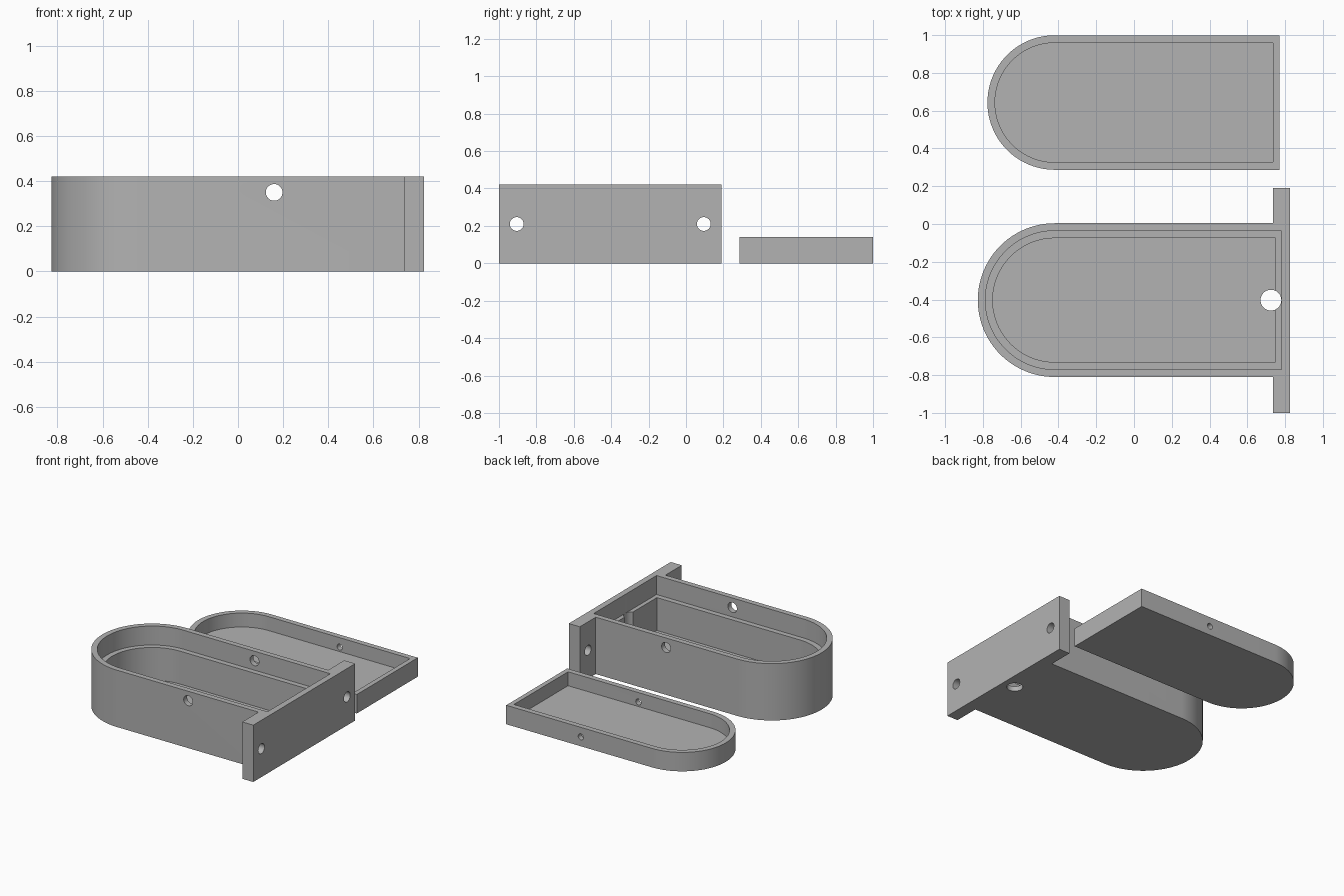
import bpy, bmesh, math
from mathutils import Matrix

if "Cube" in bpy.data.objects:
    bpy.data.objects.remove(bpy.data.objects["Cube"])

grey = bpy.data.materials.new("plain_grey")
grey.diffuse_color = (0.45, 0.45, 0.45, 1)
grey.use_nodes = True
grey.node_tree.nodes["Principled BSDF"].inputs["Base Color"].default_value = grey.diffuse_color


def make(name, bm):
    bmesh.ops.recalc_face_normals(bm, faces=bm.faces)
    me = bpy.data.meshes.new(name)
    bm.to_mesh(me)
    bm.free()
    me.materials.append(grey)
    ob = bpy.data.objects.new(name, me)
    bpy.context.collection.objects.link(ob)
    return ob


def d_prism(name, cx, cy, r, x1, z0, z1, n=48):
    """Upright prism with a round left end and a square right end."""
    bm = bmesh.new()
    pts = [(x1, cy - r), (x1, cy + r)]
    for i in range(n + 1):
        a = math.pi / 2 + math.pi * i / n
        pts.append((cx + r * math.cos(a), cy + r * math.sin(a)))
    face = bm.faces.new([bm.verts.new((x, y, z0)) for x, y in pts])
    ext = bmesh.ops.extrude_face_region(bm, geom=[face])
    verts = [v for v in ext["geom"] if isinstance(v, bmesh.types.BMVert)]
    bmesh.ops.translate(bm, verts=verts, vec=(0, 0, z1 - z0))
    return make(name, bm)


def box(name, x0, x1, y0, y1, z0, z1):
    bm = bmesh.new()
    m = Matrix.Translation(((x0 + x1) / 2, (y0 + y1) / 2, (z0 + z1) / 2))
    bmesh.ops.create_cube(bm, size=1, matrix=m @ Matrix.Diagonal((x1 - x0, y1 - y0, z1 - z0, 1)))
    return make(name, bm)


def drill(name, centre, r, depth, axis):
    bm = bmesh.new()
    rot = {"x": Matrix.Rotation(math.pi / 2, 4, "Y"),
           "y": Matrix.Rotation(math.pi / 2, 4, "X"),
           "z": Matrix.Identity(4)}[axis]
    bmesh.ops.create_cone(bm, cap_ends=True, segments=32, radius1=r, radius2=r,
                          depth=depth, matrix=Matrix.Translation(centre) @ rot)
    return make(name, bm)


def apply_booleans(target, steps):
    for op, tool in steps:
        mod = target.modifiers.new(op, "BOOLEAN")
        mod.operation, mod.solver, mod.object = op, "EXACT", tool
        tool.hide_render = True
    bpy.context.view_layer.update()
    dg = bpy.context.evaluated_depsgraph_get()
    me = bpy.data.meshes.new_from_object(target.evaluated_get(dg))
    target.modifiers.clear()
    target.data = me
    for _, tool in steps:
        bpy.data.objects.remove(tool)
    bpy.ops.object.select_all(action="DESELECT")
    target.select_set(True)
    bpy.context.view_layer.objects.active = target
    bpy.ops.object.shade_smooth_by_angle(angle=math.radians(30))


D, U = "DIFFERENCE", "UNION"

# Case: outer shell, mounting flange, stepped cavity, holes
cy, cx = -0.403, -0.42
case = d_prism("case", cx, cy, 0.407, 0.78, 0, 0.42)
apply_booleans(case, [
    (U, box("mounting_flange", 0.735, 0.825, -1.0, 0.19, 0, 0.42)),
    (D, d_prism("cavity", cx, cy, 0.328, 0.75, 0.037, 0.5)),
    (D, d_prism("lid_recess", cx, cy, 0.367, 0.78, 0.28, 0.5)),
    (D, drill("side_holes", (0.16, cy, 0.35), 0.037, 1.0, "y")),
    (D, drill("cable_hole", (0.725, cy, 0.2), 0.055, 0.8, "z")),
    (D, drill("screw_hole_a", (0.78, -0.905, 0.21), 0.037, 0.3, "x")),
    (D, drill("screw_hole_b", (0.78, 0.095, 0.21), 0.037, 0.3, "x")),
])

# Lid: shallow tray lying upside down behind the case
ly = 0.643
lid = d_prism("lid", cx, ly, 0.356, 0.77, 0, 0.14)
apply_booleans(lid, [
    (D, d_prism("lid_cavity", cx, ly, 0.316, 0.735, 0.037, 0.3)),
    (D, drill("lid_holes", (0.16, ly, 0.07), 0.022, 1.0, "y")),
])
